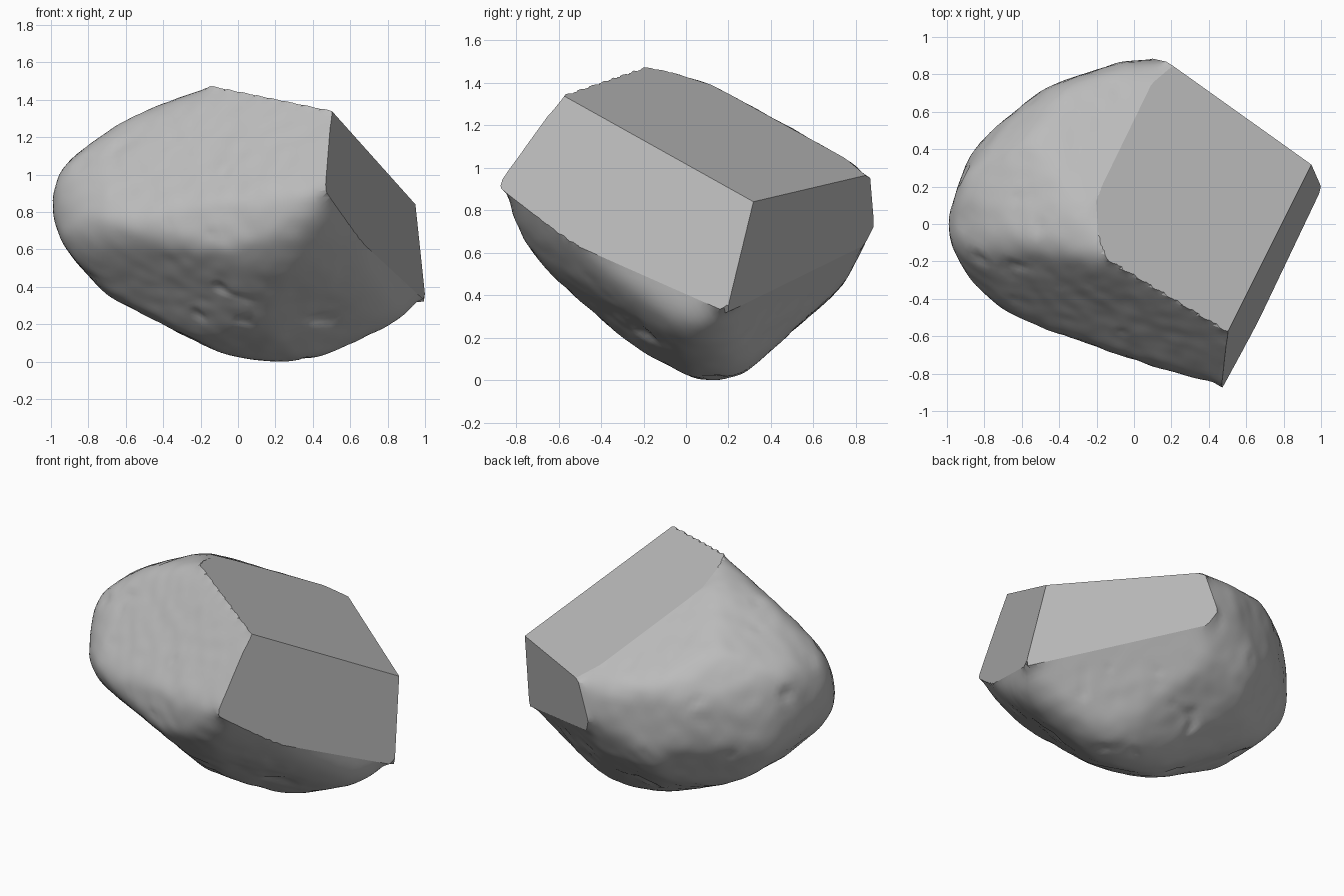
import bpy, bmesh, math
from mathutils import Vector, noise

cube = bpy.data.objects.get("Cube")
if cube:
    bpy.data.objects.remove(cube, do_unlink=True)

CENTRE = Vector((0, 0, 0.72))
X, Y, Z = Vector((1, 0, 0)), Vector((0, 1, 0)), Vector((0, 0, 1))
SWELL = 0.016   # lets the rounded body bulge a little past the outline chords


def frame(azimuth, tilt):
    """Right and up axes of an outline plane turned about z and then tilted."""
    a, t = math.radians(azimuth), math.radians(tilt)
    right = Vector((-math.sin(a), math.cos(a), 0))
    toward = Vector((math.cos(a), math.sin(a), 0))
    return right, Z * math.cos(t) - toward * math.sin(t)


def outline_planes(axes, outline):
    """One outward plane for each edge of a clockwise outline."""
    right, up = axes
    for (u0, v0), (u1, v1) in zip(outline, outline[1:] + outline[:1]):
        normal = (right * (v0 - v1) + up * (u1 - u0)).normalized()
        yield normal, normal.dot(right * u0 + up * v0 - CENTRE) + SWELL


def plane(normal, point):
    normal = Vector(normal).normalized()
    return normal, normal.dot(Vector(point) - CENTRE)


# Outlines of the boulder
front = [(-1, .92), (-.9, 1.07), (-.6, 1.28), (-.12, 1.47), (.51, 1.34), (.95, .83),
         (.99, .29), (.45, .04), (.2, 0), (-.1, .06), (-.7, .37), (-.95, .65)]
side = [(-.87, .93), (-.75, 1.17), (-.6, 1.34), (-.2, 1.47), (0, 1.44), (.85, .97),
        (.87, .73), (.73, .45), (.25, .03), (.05, 0), (-.1, .05), (-.6, .48), (-.75, .65)]
plan = [(-1, 0), (-.85, .4), (-.5, .7), (0, .88), (.2, .87), (.96, .31),
        (.99, .2), (.48, -.87), (-.55, -.52), (-.8, -.4), (-.94, -.22)]
corner = [(-.92, .83), (-.82, 1.13), (-.64, 1.26), (-.17, 1.37), (.3, 1.26), (.65, 1.1),
          (.97, .62), (.92, .06), (.81, -.01), (.36, -.09), (.18, -.09), (-.18, .1), (-.82, .62)]
rear = [(-.99, .85), (-.08, 1.53), (.21, 1.37), (.56, 1.13), (.8, .85), (.89, .53), (.8, .28),
        (.53, .06), (-.02, -.08), (-.23, -.07), (-.61, .08), (-.93, .38)]
under = [(-.9, .68), (-.74, 1.13), (0, 1.22), (.49, 1.25), (.69, 1.13), (.86, .9), (.95, .57),
         (.9, .36), (.75, .19), (.51, .08), (.1, .04), (-.25, .1), (-.66, .37), (-.82, .54)]

soft = []
for axes, outline in (((X, Z), front), ((Y, Z), side), ((X, Y), plan),
                      (frame(-55, 25), corner), (frame(125, 25), rear),
                      (frame(55, -25), under)):
    soft += outline_planes(axes, outline)

# Rounded-off lower back and the bevel under the back break
soft += [(Vector((-.5, .7, -.5)).normalized(), .79),
         (Vector((-.25, .45, -.85)).normalized(), .69),
         (Vector((.4, .83, -.6)).normalized(), .73)]

# Broken faces meeting at the peak, and the gently rounded front face
peak, shoulder = (.5, -.58, 1.34), (.96, .31, .84)
soft.append(plane((-.33, -.75, .57), peak))
facets = [plane((.417, .35, 1), peak),
          plane((1, -.388, .2), peak),
          plane((.565, .825, -.14), shoulder)]

# Faceted body
bm = bmesh.new()
bmesh.ops.create_icosphere(bm, subdivisions=6, radius=1)
limits = soft + [(n, d * 1.05) for n, d in facets]
for v in bm.verts:
    v.co *= min(d / n.dot(v.co) for n, d in limits if n.dot(v.co) > 0.05)

# Clean breaks
for n, d in facets:
    cut = bmesh.ops.bisect_plane(bm, geom=bm.verts[:] + bm.edges[:] + bm.faces[:],
                                 plane_co=n * d, plane_no=n, clear_outer=True)
    rim = [e for e in cut["geom_cut"] if isinstance(e, bmesh.types.BMEdge)]
    bmesh.ops.holes_fill(bm, edges=rim)
bmesh.ops.recalc_face_normals(bm, faces=bm.faces)


def depth(co):
    """Distance inside the nearest broken face."""
    return min(d - n.dot(co) for n, d in facets)


# Round the body, holding the rims of the breaks
loose = [v for v in bm.verts if depth(v.co) > 0.0005]
for _ in range(14):
    bmesh.ops.smooth_vert(bm, verts=loose, factor=0.5,
                          use_axis_x=True, use_axis_y=True, use_axis_z=True)

# Weathered bumps and small chips, fading out towards the breaks
for v in loose:
    bump = 0.005 * noise.noise(v.co * 4) + 0.005 * noise.noise(v.co * 11)
    chip = max(0, noise.noise(v.co * 7 + X * 5) - 0.45) * 0.05
    v.co += v.co.normalized() * (bump - chip) * min(1, max(0, depth(v.co)) / 0.12)

# Stand on the ground
bmesh.ops.translate(bm, verts=bm.verts, vec=-Z * min(v.co.z for v in bm.verts))

mesh = bpy.data.meshes.new("boulder")
bm.to_mesh(mesh)
bm.free()
boulder = bpy.data.objects.new("boulder", mesh)
bpy.context.collection.objects.link(boulder)

# Stone colour
stone = bpy.data.materials.new("grey stone")
stone.use_nodes = True
colour = (0.5, 0.5, 0.5, 1)
stone.diffuse_color = colour
stone.node_tree.nodes["Principled BSDF"].inputs["Base Color"].default_value = colour
mesh.materials.append(stone)

# Smooth body, flat breaks
bpy.context.view_layer.objects.active = boulder
boulder.select_set(True)
bpy.ops.object.shade_smooth_by_angle(angle=math.radians(25))
for face in mesh.polygons:
    if face.area > 0.05:
        face.use_smooth = False
